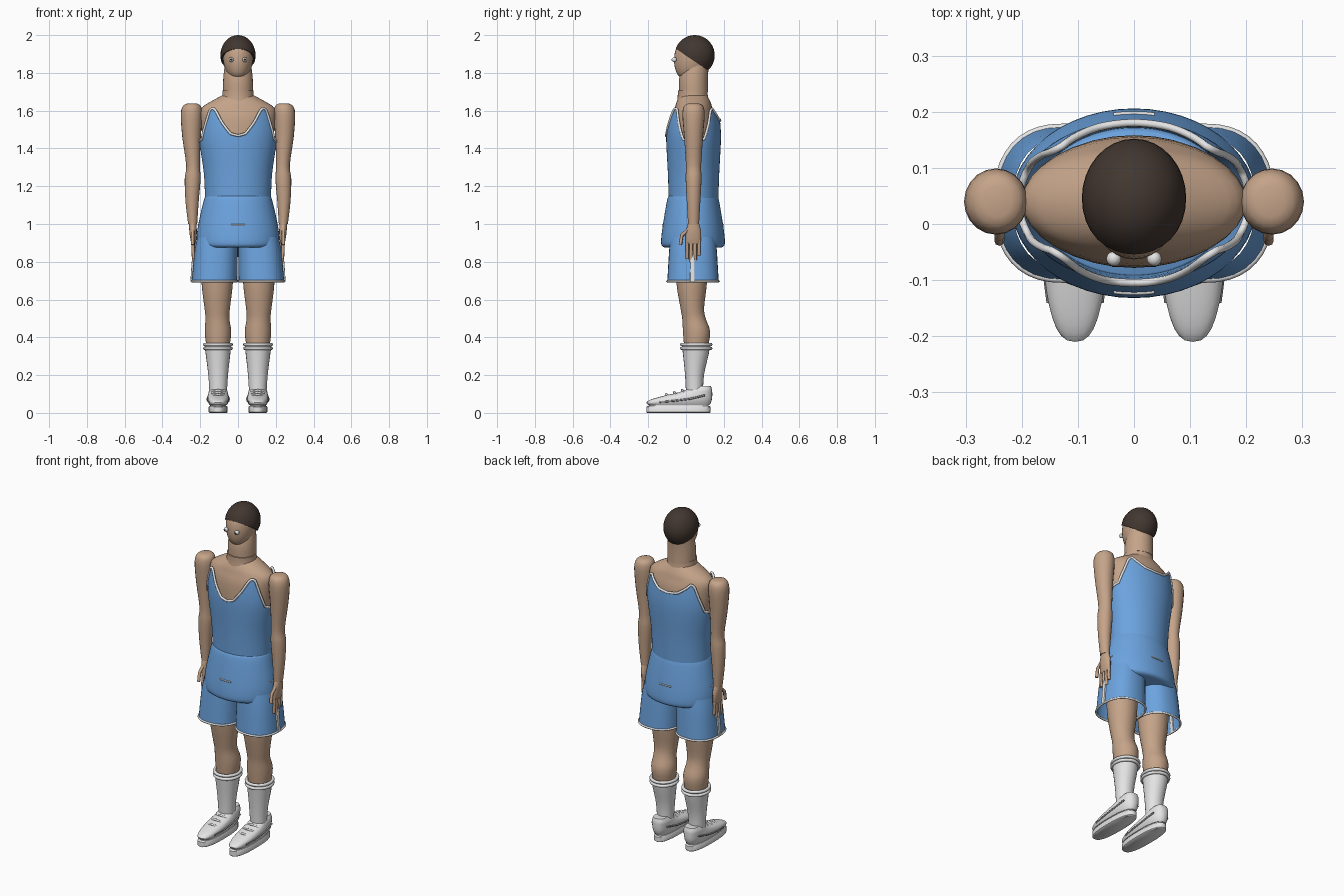
import bpy, bmesh, math
from mathutils import Vector

if "Cube" in bpy.data.objects:
    bpy.data.objects.remove(bpy.data.objects["Cube"])


def material(name, rgb):
    m = bpy.data.materials.new(name)
    m.use_nodes = True
    m.diffuse_color = (*rgb, 1)
    m.node_tree.nodes["Principled BSDF"].inputs["Base Color"].default_value = (*rgb, 1)
    return m


SKIN = material("skin", (0.56, 0.37, 0.25))
BLUE = material("blue cloth", (0.15, 0.37, 0.74))
WHITE = material("white", (0.78, 0.78, 0.78))
HAIR = material("dark brown hair", (0.055, 0.038, 0.03))
DARK = material("dark pupil", (0.03, 0.025, 0.025))
GREY = material("grey", (0.3, 0.3, 0.3))


def finish(name, bm, mat):
    bmesh.ops.recalc_face_normals(bm, faces=bm.faces)
    me = bpy.data.meshes.new(name)
    bm.to_mesh(me)
    bm.free()
    for p in me.polygons:
        p.use_smooth = True
    me.set_sharp_from_angle(angle=math.radians(40))
    me.materials.append(mat)
    ob = bpy.data.objects.new(name, me)
    bpy.context.collection.objects.link(ob)
    return ob


def blend(rings, steps=3):
    """Smooth in-between rings along a profile."""
    out = []
    for i in range(len(rings) - 1):
        b, c = Vector(rings[i]), Vector(rings[i + 1])
        a = Vector(rings[i - 1]) if i else b
        d = Vector(rings[i + 2]) if i + 2 < len(rings) else c
        for k in range(steps):
            t = k / steps
            out.append(b + (c - a) * t / 2 + (2 * a - 5 * b + 4 * c - d) * t * t / 2
                       + (3 * b - a - 3 * c + d) * t ** 3 / 2)
    return out + [Vector(rings[-1])]


def oval(t, rx, ry, p=2):
    """Point on a rounded oval, angle counted from the front."""
    s, c = math.sin(t), math.cos(t)
    return (rx * math.copysign(abs(s) ** (2 / p), s), -ry * math.copysign(abs(c) ** (2 / p), c))


def skin_grid(bm, rows):
    for lo, hi in zip(rows, rows[1:]):
        for i in range(len(lo)):
            j = (i + 1) % len(lo)
            bm.faces.new((lo[i], lo[j], hi[j], hi[i]))


def loft(name, rings, mat, side=1, p=2, n=32, caps=True, smooth=True):
    """Rings are (z, centre x, centre y, half width, half depth)."""
    bm = bmesh.new()
    rows = []
    for z, cx, cy, rx, ry in (blend(rings) if smooth else rings):
        pts = [oval(math.tau * i / n, rx, ry, p) for i in range(n)]
        rows.append([bm.verts.new((cx * side + x, cy + y, z)) for x, y in pts])
    skin_grid(bm, rows)
    if caps:
        bm.faces.new(rows[0])
        bm.faces.new(rows[-1])
    return finish(name, bm, mat)


def tube(name, pts, r, mat, closed=False):
    cu = bpy.data.curves.new(name, 'CURVE')
    cu.dimensions = '3D'
    cu.bevel_depth = r
    cu.bevel_resolution = 2
    cu.use_fill_caps = True
    sp = cu.splines.new('POLY')
    sp.points.add(len(pts) - 1)
    for q, v in zip(sp.points, pts):
        q.co = (*v, 1)
    sp.use_cyclic_u = closed
    sp.use_smooth = True
    cu.materials.append(mat)
    ob = bpy.data.objects.new(name, cu)
    bpy.context.collection.objects.link(ob)
    return ob


def ball(name, centre, radii, mat, cut=None):
    bm = bmesh.new()
    bmesh.ops.create_uvsphere(bm, u_segments=32, v_segments=20, radius=1)
    for v in bm.verts:
        v.co = Vector(a * b for a, b in zip(v.co, radii)) + Vector(centre)
    if cut:
        res = bmesh.ops.bisect_plane(bm, geom=bm.verts[:] + bm.edges[:] + bm.faces[:],
                                     plane_co=cut[0], plane_no=cut[1], clear_inner=True)
        edges = [e for e in res["geom_cut"] if isinstance(e, bmesh.types.BMEdge)]
        bmesh.ops.holes_fill(bm, edges=edges)
    return finish(name, bm, mat)


CY = 0.04  # body axis depth

# Head, hair and neck
loft("head", [(1.768, 0, .02, .02, .03), (1.785, 0, .022, .048, .062), (1.82, 0, .028, .068, .085),
              (1.87, 0, .034, .079, .097), (1.93, 0, .04, .077, .092), (1.98, 0, .04, .045, .05)], SKIN)
ball("hair", (0, .046, 1.893), (.093, .106, .107), HAIR, ((0, -.05, 1.925), (0, .55, .83)))
loft("neck", [(1.70, 0, CY, .079, .076), (1.77, 0, CY, .078, .076), (1.84, 0, CY + .01, .07, .07)], SKIN)
loft("neck_base", [(1.64, 0, .037, .095, .085), (1.675, 0, .036, .084, .08), (1.708, 0, .035, .082, .078)], SKIN)

# Upper body under the vest
loft("torso", [(1.2, 0, CY, .155, .11), (1.4, 0, CY, .18, .118), (1.55, 0, CY, .198, .115),
               (1.61, 0, CY, .195, .1), (1.645, 0, CY, .15, .09), (1.685, 0, CY, .075, .07)], SKIN)

# Vest: an open tube whose top edge dips at neck and armholes
BODY = blend([(1.12, .174, .131), (1.27, .181, .136), (1.45, .206, .145), (1.55, .203, .14), (1.63, .192, .128)], 8)
EDGE = [(0, 1.468), (11, 1.478), (24, 1.535), (36, 1.598), (43, 1.615), (49, 1.605), (58, 1.52), (67, 1.45),
        (90, 1.43), (113, 1.45), (124, 1.53), (132, 1.6), (138, 1.612), (146, 1.59), (162, 1.555), (180, 1.548)]


def lerp_table(table, x):
    for a, b in zip(table, table[1:]):
        if x <= b[0]:
            f = max(0, (x - a[0]) / (b[0] - a[0]))
            return [u + (v - u) * f for u, v in zip(a, b)][1:]
    return list(table[-1])[1:]


def vest_point(t, f):
    deg = abs(math.degrees(t))
    top = lerp_table(EDGE, min(deg, 360 - deg))[0]
    z = 1.12 + (top - 1.12) * f
    x, y = oval(t, *lerp_table(BODY, z))
    return (x, CY + y, z)


bm = bmesh.new()
angles = [math.tau * i / 96 for i in range(96)]
skin_grid(bm, [[bm.verts.new(vest_point(t, k / 14)) for t in angles] for k in range(15)])
finish("vest", bm, BLUE)
tube("vest_trim", [vest_point(t, 1) for t in angles], .007, WHITE, True)

# Loose lower part of the vest, with short light dashes round it
loft("vest_hem", [(1.15, 0, .037, .168, .126), (1.135, 0, .037, .178, .135), (1.06, 0, .037, .197, .149),
                  (.97, 0, .037, .215, .163), (.91, 0, .037, .219, .169), (.885, 0, .037, .212, .165),
                  (.875, 0, .037, .198, .15)], BLUE, n=48)
for name, mid in (("front", 0), ("left", 90), ("back", 180), ("right", 270)):
    arc = [math.radians(mid + d) for d in range(-10, 11, 4)]
    pts = [oval(t, .211, .16) for t in arc]
    tube(name + "_dash", [(x, .037 + y, .995) for x, y in pts], .004, WHITE)

for label, s in (("left", 1), ("right", -1)):
    # Eyes
    ball(label + "_eye", (.036 * s, -.062, 1.87), (.013, .013, .013), WHITE)
    ball(label + "_pupil", (.036 * s, -.072, 1.87), (.006, .005, .006), DARK)

    # Arm and hand
    loft(label + "_arm", [(1.638, .243, CY, .025, .028), (1.625, .244, CY, .047, .05), (1.58, .246, CY, .057, .059),
                          (1.46, .246, CY, .049, .05), (1.31, .238, CY, .036, .04), (1.24, .24, CY, .042, .042),
                          (1.12, .243, CY, .035, .036), (1.0, .24, CY, .024, .029)], SKIN, s, n=20)
    loft(label + "_palm", [(1.01, .24, CY, .019, .027), (.965, .238, CY, .02, .039),
                           (.92, .236, .038, .016, .042), (.895, .236, .038, .01, .036)], SKIN, s, n=16)
    for k, name in enumerate(("index", "middle", "ring", "little")):
        y = .006 + .021 * k
        tip = (.815, .8, .81, .835)[k]
        tube(f"{label}_{name}_finger", [(.236 * s, y, .92), (.238 * s, y, .86), (.234 * s, y, tip)], .009, SKIN)
    tube(label + "_thumb", [(.24 * s, .015, .975), (.24 * s, -.022, .94), (.24 * s, -.03, .89)], .009, SKIN)

    # Shorts leg, open below, with hem and side stripe
    short = [(.93, .108, .037, .108, .12), (.85, .116, .037, .115, .127), (.697, .124, .037, .121, .136)]
    loft(label + "_shorts_leg", short, BLUE, s, p=2.4, caps=False)
    hem = [oval(math.tau * i / 40, .121, .136, 2.4) for i in range(40)]
    tube(label + "_shorts_hem", [(.124 * s + x, .037 + y, .697) for x, y in hem], .006, WHITE, True)
    loft(label + "_shorts_stripe", [(.9, .226, .034, .008, .011), (.8, .237, .034, .008, .011),
                                    (.695, .246, .034, .006, .012)], WHITE, s, p=6, n=16)

    # Leg, sock and cuff
    loft(label + "_leg", [(.9, .11, .03, .09, .09), (.69, .11, .03, .083, .081), (.56, .11, .033, .068, .063),
                          (.5, .109, .042, .063, .062), (.43, .106, .056, .07, .072), (.34, .106, .053, .06, .062)],
         SKIN, s)
    loft(label + "_sock", [(.36, .107, .053, .071, .075), (.31, .106, .052, .065, .068),
                           (.2, .105, .045, .052, .05), (.1, .105, .045, .046, .045)], WHITE, s, n=24)
    for k, z in enumerate((.342, .362)):
        ring = [oval(math.tau * i / 32, .07, .077) for i in range(32)]
        tube(f"{label}_sock_cuff_{k + 1}", [(.106 * s + x, .054 + y, z) for x, y in ring], .009, WHITE, True)

    # Shoe: rings are height, toe end, heel end, half width
    def shoe(part, rows, smooth):
        loft(f"{label}_shoe_{part}", [(z, .105, (a + b) / 2, w, (b - a) / 2) for z, a, b, w in rows],
             WHITE, s, p=2.5, smooth=smooth)
    shoe("sole", [(0, -.205, .125, .045), (.004, -.21, .13, .05), (.032, -.21, .13, .05),
                  (.036, -.205, .125, .047)], False)
    shoe("welt", [(.035, -.195, .12, .042), (.048, -.195, .12, .042)], False)
    shoe("upper", [(.042, -.2, .125, .046), (.055, -.21, .132, .053), (.072, -.182, .137, .057),
                   (.09, -.12, .139, .055), (.107, -.045, .139, .051), (.123, .0, .138, .047),
                   (.142, .05, .132, .036)], True)
    for k in range(3):
        y, z = -.105 + .042 * k, .099 + .011 * k
        w = .03 + .003 * k
        tube(f"{label}_lace_{k + 1}", [((.105 + w) * s, y + .012, z - .012), (.105 * s, y, z),
                                       ((.105 - w) * s, y + .012, z - .012)], .006, WHITE)
    for e, where in ((1, "outer"), (-1, "inner")):
        line = [((.105 + e * x) * s, y, z) for x, y, z in
                ((.046, -.14, .058), (.055, -.07, .063), (.057, .02, .074), (.05, .1, .093))]
        tube(f"{label}_shoe_{where}_stripe", line, .005, GREY)
